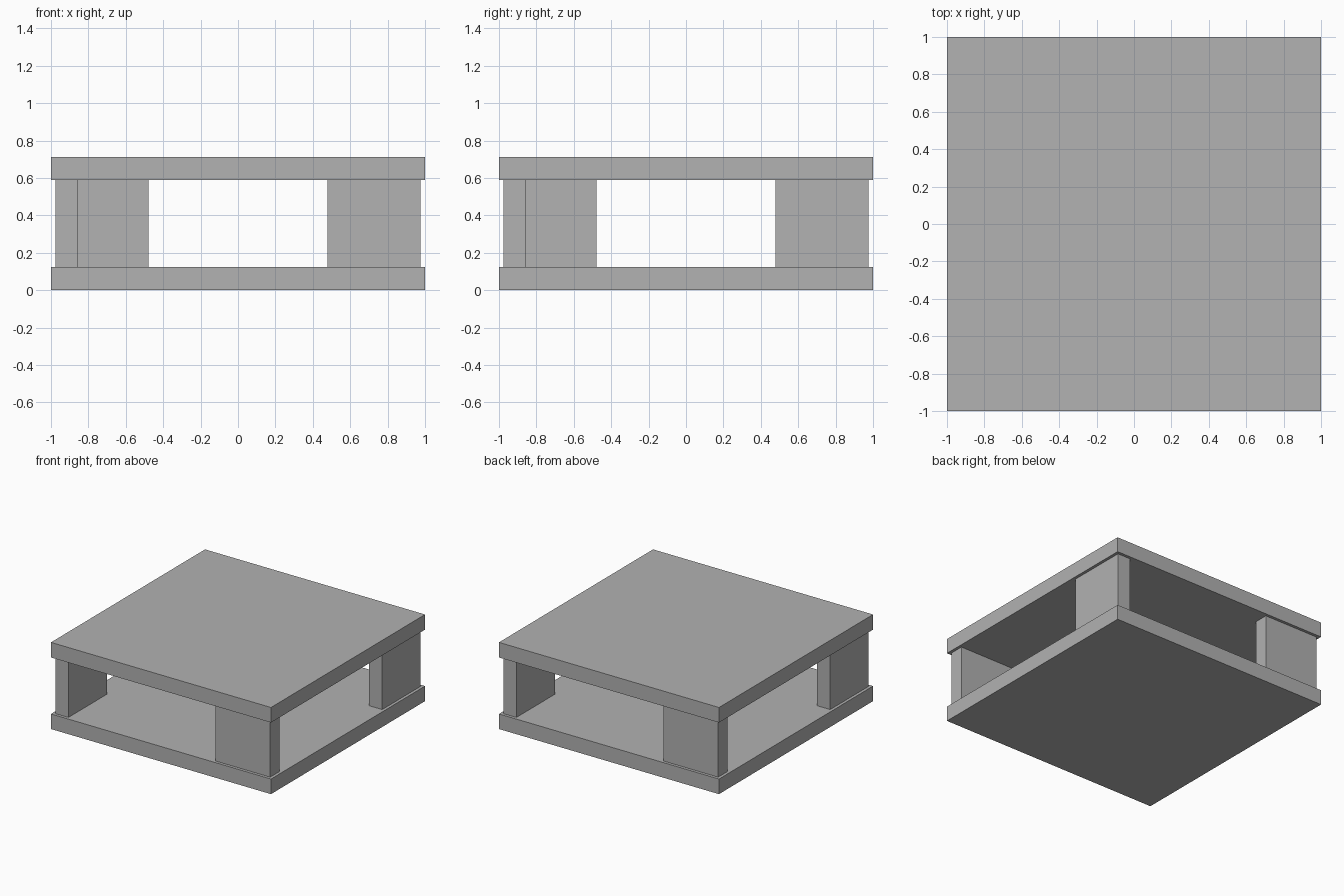
import bpy
from math import pi
from mathutils import Matrix, Vector

cube = bpy.data.objects.get("Cube")
if cube:
    bpy.data.objects.remove(cube, do_unlink=True)

# Single plain grey
GREY = (0.445, 0.445, 0.445, 1)
grey = bpy.data.materials.new("plain_grey")
grey.use_nodes = True
grey.diffuse_color = GREY
grey.node_tree.nodes["Principled BSDF"].inputs["Base Color"].default_value = GREY

SLAB = 0.124      # slab thickness
GAP = 0.464       # clear height between slabs
OUTER = 0.976     # outer edge of the legs
LEG_WIDTH, LEG_DEPTH = 0.498, 0.118


def box(name, centre, size, turn=0.0):
    """Flat-sided box, turned about the vertical axis."""
    bpy.ops.mesh.primitive_cube_add(size=1)
    obj = bpy.context.object
    obj.name = name
    obj.data.transform(Matrix.Diagonal(Vector(size)).to_4x4())
    obj.location = centre
    obj.rotation_euler.z = turn
    obj.data.materials.append(grey)
    return obj


# Lower shelf and table top
box("lower_shelf", (0, 0, SLAB / 2), (2, 2, SLAB))
box("table_top", (0, 0, SLAB * 1.5 + GAP), (2, 2, SLAB))

# Four panel legs in a pinwheel, one at each corner
first = Vector((OUTER - LEG_WIDTH / 2, -OUTER + LEG_DEPTH / 2, SLAB + GAP / 2))
names = ["front_left_leg", "back_left_leg", "back_right_leg", "front_right_leg"]
for i, name in enumerate(names):
    turn = i * pi / 2
    box(name, Matrix.Rotation(turn, 3, "Z") @ first,
        (LEG_WIDTH, LEG_DEPTH, GAP), turn)
